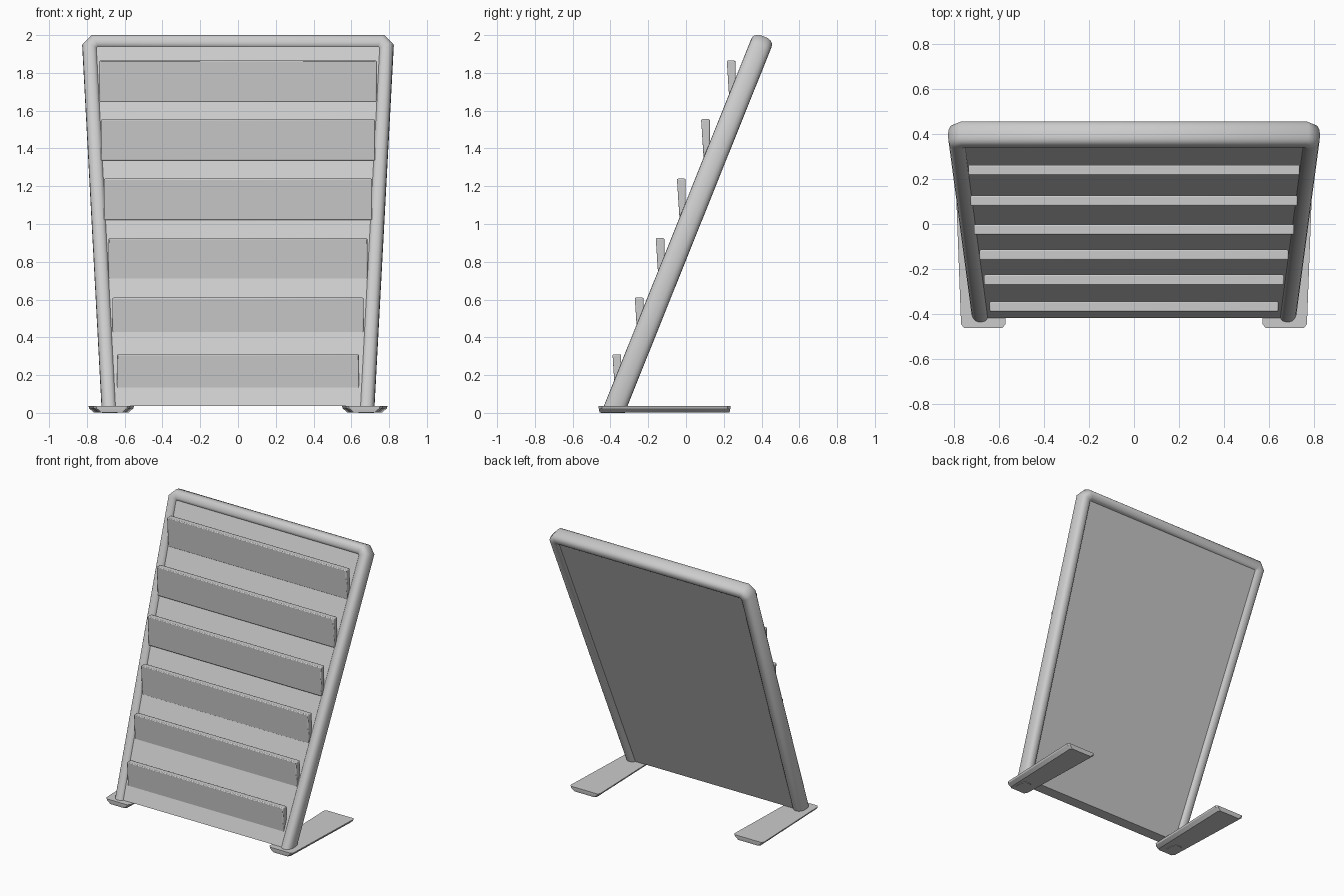
import bpy, bmesh, math
from mathutils import Vector

if "Cube" in bpy.data.objects:
    bpy.data.objects.remove(bpy.data.objects["Cube"])

SLOPE = 0.4015
A = math.atan(SLOPE)
U = Vector((0, math.sin(A), math.cos(A)))     # up the leaning plane
N = Vector((0, -math.cos(A), math.sin(A)))    # out of its front
BASE = Vector((0, -0.387, 0))


def lean(x, z, n=0.0):
    """Point on the leaning plane, at height z, pushed forward by n."""
    return BASE + Vector((x, 0, 0)) + U * (z / math.cos(A)) + N * n


def make(name, rings, bevel=0.0, angle=35):
    """Skin a row of matching closed rings and cap both ends."""
    bm = bmesh.new()
    vs = [[bm.verts.new(p) for p in r] for r in rings]
    k = len(rings[0])
    for a, b in zip(vs, vs[1:]):
        for i in range(k):
            bm.faces.new((a[i], a[(i + 1) % k], b[(i + 1) % k], b[i]))
    bm.faces.new(vs[0][::-1])
    bm.faces.new(vs[-1])
    bmesh.ops.recalc_face_normals(bm, faces=bm.faces)
    me = bpy.data.meshes.new(name)
    bm.to_mesh(me)
    bm.free()
    ob = bpy.data.objects.new(name, me)
    bpy.context.collection.objects.link(ob)
    if bevel:
        m = ob.modifiers.new("bevel", 'BEVEL')
        m.width, m.segments, m.limit_method = bevel, 2, 'ANGLE'
    bpy.ops.object.select_all(action='DESELECT')
    ob.select_set(True)
    bpy.context.view_layer.objects.active = ob
    bpy.ops.object.shade_smooth_by_angle(angle=math.radians(angle))
    return ob


# Frame: rounded tube swept up one side, across the top and down the other
top_t = 1.955 / math.cos(A)
half = [Vector((-0.68, 0)), Vector((-0.783, top_t - 0.028)), Vector((-0.757, top_t))]
path = half + [Vector((-p.x, p.y)) for p in reversed(half)]
SEG, DEPTH, WIDTH = 20, 0.058, 0.041
rings = []
for i, p in enumerate(path):
    d0 = (p - path[i - 1]).normalized() if i else (path[1] - p).normalized()
    d1 = (path[i + 1] - p).normalized() if i < len(path) - 1 else d0
    n0, n1 = Vector((-d0.y, d0.x)), Vector((-d1.y, d1.x))
    miter = (n0 + n1) / (1 + n0.dot(n1))
    ring = []
    for s in range(SEG):
        c, q = math.cos(2 * math.pi * s / SEG), math.sin(2 * math.pi * s / SEG)
        w = math.copysign(abs(c) ** 0.8, c) * WIDTH
        n = math.copysign(abs(q) ** 0.8, q) * DEPTH
        f = p + miter * w
        v = BASE + Vector((f.x, 0, 0)) + U * f.y + N * n
        if i in (0, len(path) - 1):           # cut the feet ends level
            d = Vector((d0.x, 0, 0)) + U * d0.y
            v -= d * (v.z / d.z)
        ring.append(v)
    rings.append(ring)
make("frame", rings, angle=50)

# Back panel filling the frame
rings = []
for n in (0.041, -0.036):
    zb, zt = 0.036 - n * math.sin(A), 1.955
    rings.append([lean(-0.682, zb, n), lean(0.682, zb, n),
                  lean(0.772, zt, n), lean(-0.772, zt, n)])
make("back_panel", rings)

# Six shelf lips rising from the panel: front y, top z, half width
shelves = [(-0.389, 0.31, 0.64), (-0.271, 0.61, 0.665), (-0.16, 0.925, 0.685),
           (-0.048, 1.24, 0.71), (0.08, 1.555, 0.725), (0.216, 1.865, 0.735)]
for i, (y, z, w) in enumerate(shelves):
    prof = [(y, z), (y + 0.046, z), (y + 0.046, z - 0.12),
            (y + 0.043, z - 0.22), (y + 0.014, z - 0.22)]
    make(f"shelf_{i + 1}", [[Vector((x, a, b)) for a, b in prof] for x in (-w, w)], bevel=0.006)

# Flat feet, wider at the back, with sides chamfered underneath
for side, s in (("left", -1), ("right", 1)):
    rings = []
    for inset, z in ((0.028, 0.003), (0.004, 0.024), (0, 0.036)):
        e = 0.004 if z < 0.01 else 0
        rings.append([Vector((s * x, y, z)) for x, y in (
            (0.57 + inset, -0.445 + e), (0.585 + inset, -0.462 + e),
            (0.752 - inset, -0.462 + e), (0.767 - inset, -0.445 + e),
            (0.792 - inset, 0.22 - e), (0.78 - inset, 0.235 - e),
            (0.562 + inset, 0.235 - e), (0.55 + inset, 0.22 - e))])
    make(f"foot_{side}", rings, angle=30)
